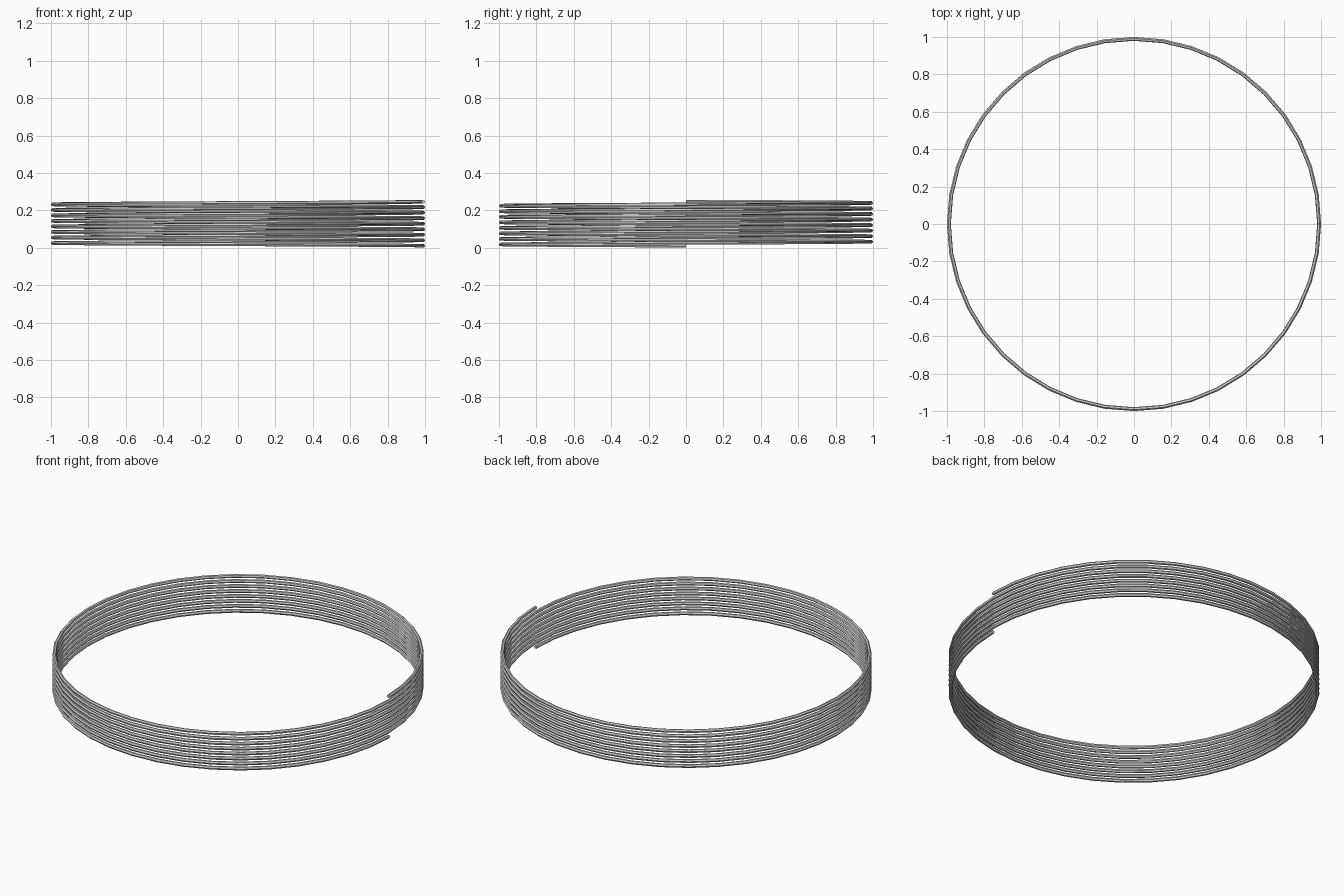
import bpy
from math import sin, cos, tau

if "Cube" in bpy.data.objects:
    bpy.data.objects.remove(bpy.data.objects["Cube"])

TURNS, STEPS = 8, 40          # coils and straight segments per coil
WIRE = 0.0103                 # wire radius
RADIUS = 1.0 - WIRE
HEIGHT = 0.257

# Helical path, winding clockwise upwards from +x
n = TURNS * STEPS
rise = HEIGHT - 2 * WIRE
curve = bpy.data.curves.new("coil_spring", "CURVE")
curve.dimensions = "3D"
path = curve.splines.new("POLY")
path.points.add(n)
for i, p in enumerate(path.points):
    a = -tau * i / STEPS
    p.co = (RADIUS * cos(a), RADIUS * sin(a), WIRE + rise * i / n, 1)

# Round eight-sided wire with closed ends
curve.bevel_depth = WIRE
curve.bevel_resolution = 1
curve.use_fill_caps = True
spring = bpy.data.objects.new("coil_spring", curve)
bpy.context.collection.objects.link(spring)

# Convert to a mesh with smooth wire and sharp ends
bpy.context.view_layer.objects.active = spring
spring.select_set(True)
bpy.ops.object.convert(target="MESH")
bpy.ops.object.shade_smooth_by_angle(angle=1.0)
